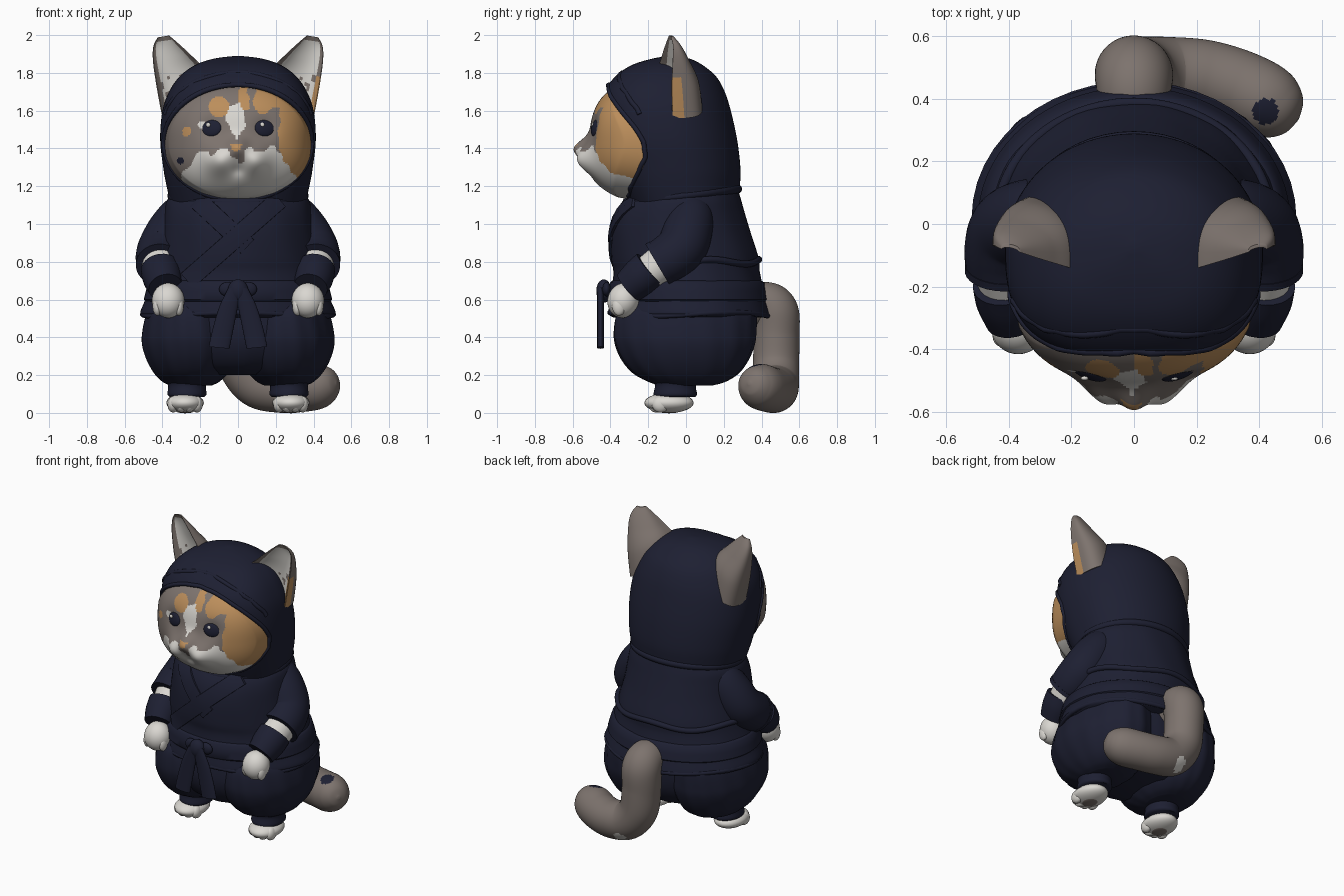
import bpy, bmesh, math
from mathutils import Vector
from math import sin, cos, pi, hypot, exp

if "Cube" in bpy.data.objects:
    bpy.data.objects.remove(bpy.data.objects["Cube"])

NAVY, GREY, WHITE, ORANGE = range(4)
MATS = []
for label, rgb in (("navy cloth", (.0125, .014, .032)), ("grey fur", (.205, .172, .155)),
                   ("white fur", (.70, .68, .64)), ("orange fur", (.50, .27, .105))):
    MATS.append(bpy.data.materials.new(label))
    MATS[-1].diffuse_color = (*rgb, 1)

def finish(name, bm, mat, paint=None):
    """Smooth object, coloured whole or by a rule on face centre and index."""
    bmesh.ops.recalc_face_normals(bm, faces=bm.faces)
    me = bpy.data.meshes.new(name)
    for m in (MATS if paint else [MATS[mat]]):
        me.materials.append(m)
    if paint:
        for i, f in enumerate(bm.faces):
            f.material_index = paint(f.calc_center_median(), i)
    bm.to_mesh(me)
    me.shade_smooth()
    me.set_sharp_from_angle(angle=math.radians(50))
    ob = bpy.data.objects.new(name, me)
    bpy.context.scene.collection.objects.link(ob)
    return ob

def skin(name, rows, mat, closed=True, caps=True, paint=None):
    """Skin successive rows of points with quads."""
    bm = bmesh.new()
    vs = [[bm.verts.new(p) for p in r] for r in rows]
    n = len(rows[0])
    for a, b in zip(vs, vs[1:]):
        for i in range(n if closed else n - 1):
            j = (i + 1) % n
            bm.faces.new((a[i], a[j], b[j], b[i]))
    if caps:
        bm.faces.new(vs[0])
        bm.faces.new(vs[-1])
    return finish(name, bm, mat, paint)

def spline(k, n=6):
    """Catmull-Rom through tuples of any length."""
    out = []
    for i in range(len(k) - 1):
        p = k[max(i - 1, 0)], k[i], k[i + 1], k[min(i + 2, len(k) - 1)]
        for t in (j / n for j in range(n)):
            out.append(tuple(.5 * (2 * b + (c - a) * t + (2 * a - 5 * b + 4 * c - d) * t * t
                                   + (3 * b - a - 3 * c + d) * t ** 3) for a, b, c, d in zip(*p)))
    return out + [k[-1]]

def front_y(rings, x, z, p=2):
    _, f, b, rx = min(rings, key=lambda r: abs(r[0] - z))
    return (f + b) / 2 - (b - f) / 2 * max(0, 1 - abs(x / rx) ** p) ** (1 / p)

def loft(name, rings, mat, cx=0, seg=72, fold=0, k=16, p=2):
    """Stack of ovals (z, front y, back y, half width); p squares the front half."""
    rows = []
    for z, f, b, rx in rings:
        row = []
        for a in (2 * pi * i / seg for i in range(seg)):
            g, c, s = 1 + fold * sin(k * a + 6 * z), cos(a), sin(a)
            if s < 0:
                g *= (abs(c) ** p + abs(s) ** p) ** (-1 / p)
            row.append((cx + rx * g * c, (f + b) / 2 + (b - f) / 2 * g * s, z))
        rows.append(row)
    return skin(name, rows, mat)

def tube(name, pts, mat, seg=24, n=6, paint=None, loop=False):
    """Round sweep through (x, y, z, radius) points."""
    s = spline(pts, n)
    P, rows, t0, side = [Vector(q[:3]) for q in s], [], None, None
    for i, c in enumerate(P):
        a, b = P[i - 1] if i else (P[-2] if loop else c), P[i + 1] if i < len(P) - 1 else (P[1] if loop else c)
        t = (b - a).normalized()
        side = t.orthogonal().normalized() if side is None else t0.rotation_difference(t) @ side
        t0, up = t, t.cross(side)
        rows.append([c + s[i][3] * (cos(q) * side + sin(q) * up) for q in (2 * pi * j / seg for j in range(seg))])
    return skin(name, rows, mat, caps=not loop, paint=paint)

def ball(name, loc, size, mat, rot=(0, 0, 0)):
    bm = bmesh.new()
    bmesh.ops.create_uvsphere(bm, u_segments=32, v_segments=20, radius=1)
    ob = finish(name, bm, mat)
    ob.location, ob.scale, ob.rotation_euler = loc, size, rot

# Hood with an oval face opening, rolled rim and forehead fold
OX, OZ, OC, HP = .388, .305, 1.432, 2.7
hr = spline([(1.08, -.28, .27, .35), (1.2, -.335, .285, .378), (1.3, -.37, .288, .396), (1.45, -.42, .270, .412),
             (1.6, -.44, .237, .40), (1.7, -.43, .205, .365), (1.78, -.375, .16, .31), (1.84, -.29, .09, .23),
             (1.875, -.18, .02, .13), (1.89, -.09, -.06, .015)])
hood = loft("hood", hr, NAVY, seg=96, p=HP)
oval = [(OX * cos(2 * pi * i / 96), OC + OZ * sin(2 * pi * i / 96)) for i in range(96)]
cutter = skin("opening_cutter", [[(x, y, z) for x, z in oval] for y in (-1, -.12)], NAVY)
cutter.hide_render = True
mod = hood.modifiers.new("opening", 'BOOLEAN')
mod.object, mod.solver = cutter, 'EXACT'
bpy.context.view_layer.objects.active = hood
bpy.ops.object.modifier_apply(modifier=mod.name)
bpy.data.objects.remove(cutter)
rim = [(x * 1.01, front_y(hr, x * 1.01, z, HP) + .004, z, .013) for x, z in oval[::2]]
tube("hood_rim", rim + rim[:1], NAVY, seg=12, n=2, loop=True)
band = [(.39 * cos(a), 1.53 + .27 * sin(a)) for a in (pi * (.06 + .88 * i / 24) for i in range(25))]
tube("hood_fold", [(x, front_y(hr, x, z, HP) + .014, z, .014) for x, z in band], NAVY, seg=12, n=2)

# Face: rounded front shell with muzzle, nose and eye sockets
def bump(x, z, cx, cz, s, h):
    return h * exp(-((x - cx) ** 2 + (z - cz) ** 2) / s ** 2)

def relief(x, z):
    d = bump(x, z, 0, 1.405, .055, .064) + bump(x, z, 0, 1.22, .07, .02) - bump(x, z, 0, 1.285, .03, .012)
    for s in (-1, 1):
        d += bump(x, z, s * .09, 1.335, .08, .075) - bump(x, z, s * .145, 1.51, .06, .018)
    return -d + max(0, (x / OX) ** 2 + ((z - OC) / OZ) ** 2 - .9) * .4

def face_y(x, z):
    f = (1 - min(1, abs((z - 1.44) / .335)) ** 2.5) ** .4
    return -.15 - .36 * f * max(0, 1 - abs(x / (.397 * f)) ** 2.5) ** .4 + relief(x, z)

def fur(c, i):
    x, z = c.x, c.z
    j = .008 * sin(43 * x + 31 * z) + .006 * sin(71 * z - 60 * x)
    if hypot(x + .305, z - 1.335) < .018:
        return NAVY
    if abs(x + .01) < .032 - (1.425 - z) * .4 and 1.385 < z < 1.42:
        return ORANGE
    if abs(x + .01 + .1 * (z - 1.55) + j) < .042 - .5 * max(0, 1.53 - z) and 1.45 < z < 1.64 + j:
        return WHITE
    if z < 1.39 + 2 * j - 1.5 * max(0, abs(x) - .2) - 1.0 * max(0, .06 - abs(x)) or hypot(x + .19, z - 1.525) < .022:
        return WHITE
    if hypot(x - .135, (z - 1.485) * .85) < .088 + j:
        return GREY
    if hypot(x + .1, z - 1.62) < .055 or hypot(x + .27, z - 1.5) < .024 + j:
        return ORANGE
    if x > .215 + j or (z > 1.6 + 2 * j and x > .005 and abs(x - .075 - j) > .014):
        return ORANGE
    return GREY

rows = []
for s in (-cos(pi * i / 130) for i in range(1, 130)):
    f, z = (1 - abs(s) ** 2.5) ** .4, 1.44 + .335 * s
    row = []
    for a in (pi * k / 200 for k in range(201)):
        x = .397 * f * math.copysign(abs(cos(a)) ** .8, cos(a))
        row.append((x, -.15 - .36 * f * max(0, sin(a)) ** .8 + relief(x, z), z))
    rows.append(row)
skin("face", rows, GREY, closed=False, caps=False, paint=fur)

for s in (-1, 1):
    # Eyes
    ey = face_y(s * .143, 1.508)
    ball("eye", (s * .143, ey + .002, 1.508), (.058, .019, .047), NAVY, (-.2, 0, s * .35))
    ball("eye_glint", (s * .143 - .015, ey - .015, 1.525), (.012, .007, .012), WHITE)
    # Ears: hollow crescent sections from a slanted base to the tip
    def ear_fur(c, i):
        r, k = divmod(i, 48)
        if r < 27 and 29 <= k <= 42:
            return GREY if c.z < 1.80 and sin(90 * c.x) * sin(70 * c.z) > .5 else WHITE
        return ORANGE if s > 0 and c.z < 1.78 and c.y < -.015 and c.x > .3 else GREY
    keys = [(.40, -.07, 1.56, .145, -.15, 1.70, .19), (.43, -.075, 1.72, .185, -.145, 1.825, .17),
            (.45, -.07, 1.86, .255, -.125, 1.90, .105), (.448, -.068, 1.94, .32, -.105, 1.96, .055),
            (.425, -.08, 1.988, .365, -.09, 1.998, .02)]
    rows = []
    for ax, ay, az, bx, by, bz, d in spline(keys, 8):
        A, B, row = Vector((s * ax, ay, az)), Vector((s * bx, by, bz)), []
        for a in (2 * pi * k / 48 for k in range(48)):
            h = d * sin(a) ** .55 if sin(a) > 0 else .65 * d * max(0, -sin(a) - .3)
            row.append((A + B) / 2 + (A - B) / 2 * cos(a) + Vector((0, h, 0)))
        rows.append(row)
    skin("ear", rows, GREY, paint=ear_fur)
    # Sleeve, bare arm, wrist wrap and paw
    X = lambda pts: [(s * x, y, z, r) for x, y, z, r in pts]
    tube("sleeve", X([(.22, .04, 1.13, .07), (.28, .03, 1.06, .115), (.342, .01, .97, .132), (.392, -.02, .88, .134),
                      (.412, -.08, .825, .13), (.412, -.14, .79, .125)]), NAVY, seg=32)
    tube("sleeve_hem", X([(.412, -.128, .796, .129), (.412, -.15, .783, .129)]), NAVY, seg=32, n=2)
    tube("arm", X([(.412, -.10, .81, .104), (.395, -.25, .70, .092)]), WHITE)
    tube("wrist_wrap", X([(.41, -.19, .762, .106), (.40, -.245, .715, .104), (.385, -.305, .665, .09)]), NAVY)
    ball("paw", (s * .37, -.332, .595), (.086, .083, .093), WHITE, (-.3, 0, 0))
    for k in (-1.5, -.5, .5, 1.5):
        ball("paw_toe", (s * .37 + k * .038, -.37 + .01 * abs(k), .565), (.025, .036, .05), WHITE)
    # Baggy trouser leg, ankle, foot, toes and sole pad
    leg = spline([(.145, -.14, .14, .11), (.165, -.20, .21, .15), (.21, -.28, .28, .195), (.28, -.34, .33, .235),
                  (.36, -.375, .362, .258), (.43, -.383, .37, .256), (.52, -.37, .37, .235), (.58, -.33, .35, .2)])
    loft("trouser_leg", leg, NAVY, cx=s * .25, fold=.01, k=15)
    loft("ankle_cuff", spline([(.085, -.165, .05, .092), (.10, -.172, .058, .103), (.15, -.165, .055, .10),
                               (.2, -.19, .10, .12)]), NAVY, cx=s * .27)
    ball("foot", (s * .28, -.09, .053), (.099, .13, .053), WHITE)
    for k in (-1.5, -.5, .5, 1.5):
        ball("foot_toe", (s * .28 + k * .042, -.165 + .02 * abs(k), .045), (.03, .045, .043), WHITE)
    ball("sole_pad", (s * .28, -.09, .008), (.045, .055, .01), GREY)
loft("trouser_seat", spline([(.2, -.18, .2, .18), (.24, -.28, .28, .29), (.32, -.345, .34, .38), (.42, -.37, .365, .45),
                             (.56, -.36, .37, .44)]), NAVY, fold=.006, k=22)

# Jacket with flared skirt, blouse fold, hem, belt and collar
coat = spline([(.505, -.385, .43, .485), (.52, -.41, .45, .512), (.54, -.412, .448, .515), (.6, -.402, .43, .49),
               (.68, -.39, .405, .465), (.75, -.385, .39, .445), (.82, -.395, .385, .43), (.95, -.395, .345, .405),
               (1.05, -.375, .315, .392), (1.12, -.335, .295, .378), (1.17, -.28, .28, .345)])
loft("jacket", coat, NAVY, fold=.004, k=11)
turn = [2 * pi * i / 48 for i in range(49)]
tube("blouse_fold", [(.435 * cos(a), .01 + .376 * sin(a), .80 + .012 * sin(5 * a), .018) for a in turn[:25]], NAVY, seg=12, n=2)
tube("jacket_hem", [(.505 * cos(a), .02 + .423 * sin(a), .522 + .01 * sin(3 * a), .014) for a in turn],
     NAVY, seg=10, n=1, loop=True)
loft("belt", [(.59, -.405, .43, .49), (.6, -.414, .438, .499), (.645, -.408, .428, .488), (.69, -.402, .415, .474),
              (.70, -.39, .40, .46)], NAVY)
tube("collar", [(.352 * cos(a), -.02 + .294 * sin(a), 1.15 + .035 * sin(a), .023) for a in turn],
     NAVY, seg=12, n=1, loop=True)

# Crossed lapels laid on the chest
for name, a, b, lift in (("under_lapel", (-.22, 1.13), (.05, .88), .008), ("over_lapel", (.22, 1.13), (-.27, .70), .013)):
    a, b, rows = Vector(a), Vector(b), []
    side = (b - a).orthogonal().normalized() * .052
    for c in (a.lerp(b, i / 20) for i in range(21)):
        row = [(c + side * u, h) for u, h in ((-1, -.02), (-.95, lift), (0, lift + .003), (.95, lift), (1, -.02))]
        rows.append([(q.x, front_y(coat, q.x, q.y) - h, q.y) for q, h in row])
    skin(name, rows, NAVY)

# Belt knot, loops and hanging ends
ball("belt_knot", (0, -.435, .645), (.055, .04, .062), NAVY)
for s in (-1, 1):
    ball("belt_loop", (s * .055, -.42, .655), (.045, .022, .038), NAVY)
    rows = [[(s * x + w * cos(a), -.452 + .018 * sin(a), z + .1 * s * w * cos(a)) for a in turn[:48:2]]
            for x, z, w in spline([(.015, .66, .035), (.05, .56, .048), (.08, .44, .054), (.10, .345, .055)], 5)]
    skin("belt_end", rows, NAVY)

# Curled tail with a dark spot and a pale underside patch
def tail_fur(c, i):
    if hypot(c.x - .42, c.y - .36) < .042 and c.z > .15:
        return NAVY
    return WHITE if hypot(c.x - .1, c.z - .06) < .04 and c.y > .5 else GREY

tube("tail", [(0, .33, .545, .11), (0, .42, .575, .118), (0, .472, .53, .125), (0, .478, .40, .122), (.02, .477, .25, .122),
              (.10, .476, .15, .122), (.22, .468, .122, .121), (.33, .437, .125, .121), (.42, .393, .14, .12),
              (.475, .362, .15, .098), (.51, .342, .155, .06), (.524, .334, .157, .01)],
     GREY, seg=64, n=12, paint=tail_fur)

for m in bpy.data.materials:
    if m.users and not m.is_grease_pencil:
        m.use_nodes = True
        m.node_tree.nodes["Principled BSDF"].inputs["Base Color"].default_value = m.diffuse_color
